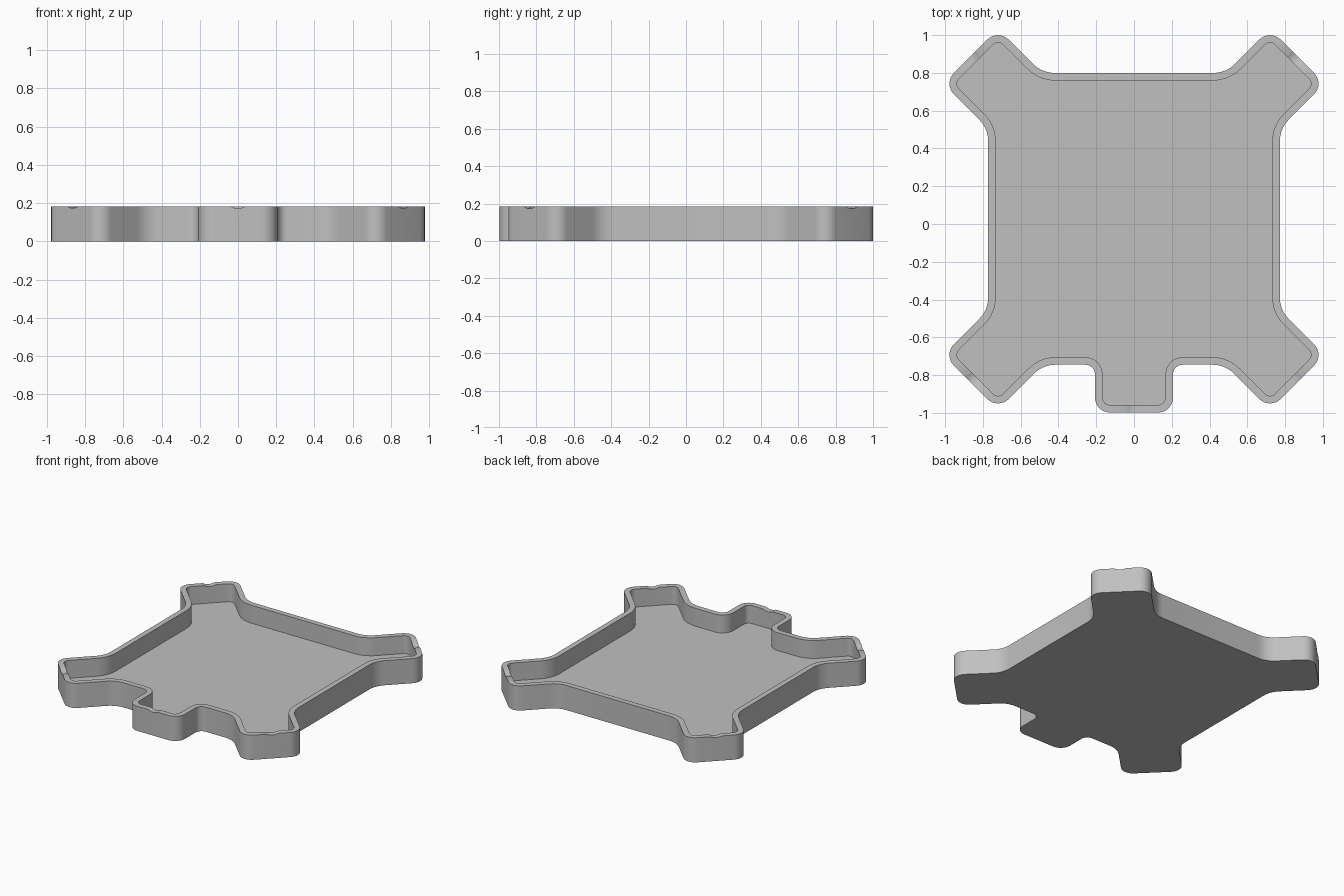
import bpy, bmesh, math
from mathutils import Vector, Matrix

if "Cube" in bpy.data.objects:
    bpy.data.objects.remove(bpy.data.objects["Cube"])

HEIGHT, FLOOR, WALL = 0.183, 0.05, 0.04
SEGMENTS = 8

# Right half of the outline, front to back: x, y, corner radius
half = [(0.207, -0.998, 0.08), (0.207, -0.745, 0.05), (0.482, -0.745, 0.16),
        (0.72, -0.983, 0.08), (1.01, -0.693, 0.08), (0.772, -0.455, 0.16),
        (0.772, 0.505, 0.16), (1.01, 0.743, 0.08), (0.72, 1.033, 0.08),
        (0.487, 0.80, 0.16)]
corners = half + [(-x, y, r) for x, y, r in reversed(half)]


def left(d):
    return Vector((-d.y, d.x))


def rounded_outline(inset):
    """Outline moved inwards by inset, with every corner filleted."""
    out, n = [], len(corners)
    for i, (x, y, r) in enumerate(corners):
        p = Vector((x, y))
        d1 = (p - Vector(corners[i - 1][:2])).normalized()
        d2 = (Vector(corners[(i + 1) % n][:2]) - p).normalized()
        turn = math.atan2(d1.x * d2.y - d1.y * d2.x, d1.dot(d2))
        side = 1 if turn > 0 else -1
        bisector = left(d1) + left(d2)
        p = p + bisector * (2 * inset / bisector.length_squared)
        r = r - side * inset
        start = p - d1 * r * math.tan(abs(turn) / 2)
        normal = left(d1) * side
        center = start + normal * r
        for k in range(SEGMENTS + 1):
            out.append(center - Matrix.Rotation(turn * k / SEGMENTS, 2) @ normal * r)
    return out


def finish(name, bm):
    bmesh.ops.recalc_face_normals(bm, faces=bm.faces)
    mesh = bpy.data.meshes.new(name)
    bm.to_mesh(mesh)
    bm.free()
    ob = bpy.data.objects.new(name, mesh)
    bpy.context.collection.objects.link(ob)
    return ob


# Tray: bottom, outer wall, rim, inner wall and floor
bm = bmesh.new()
outer, inner = rounded_outline(0), rounded_outline(WALL)
rings = [[bm.verts.new((p.x, p.y, z)) for p in pts]
         for pts, z in ((outer, 0), (outer, HEIGHT), (inner, HEIGHT), (inner, FLOOR))]
for a, b in zip(rings, rings[1:]):
    for i in range(len(a)):
        bm.faces.new((a[i - 1], a[i], b[i], b[i - 1]))
bm.faces.new(rings[0])
bm.faces.new(rings[-1])
tray = finish("tray", bm)

# Shallow round notches across the rim of each arm end and the front tab
R, DEPTH = 0.085, 0.01
bm = bmesh.new()
notches = [(0, -0.978, 0)]
for sx in (-1, 1):
    notches += [(sx * 0.851, 0.874, -sx * math.pi / 4), (sx * 0.851, -0.824, sx * math.pi / 4)]
for x, y, angle in notches:
    m = (Matrix.Translation((x, y, HEIGHT - DEPTH + R)) @ Matrix.Rotation(angle, 4, 'Z')
         @ Matrix.Rotation(math.pi / 2, 4, 'X'))
    bmesh.ops.create_cone(bm, cap_ends=True, segments=48, radius1=R, radius2=R,
                          depth=0.14, matrix=m)
cutter = finish("notch_cutter", bm)
cutter.hide_render = True

# Cut the notches, then remove the cutter
bpy.context.view_layer.objects.active = tray
tray.select_set(True)
cut = tray.modifiers.new("notches", 'BOOLEAN')
cut.operation, cut.solver, cut.object = 'DIFFERENCE', 'EXACT', cutter
bpy.ops.object.modifier_apply(modifier=cut.name)
bpy.data.objects.remove(cutter)

# Plain grey
grey = bpy.data.materials.new("grey")
grey.diffuse_color = (0.53, 0.53, 0.53, 1)
grey.use_nodes = True
grey.node_tree.nodes["Principled BSDF"].inputs["Base Color"].default_value = grey.diffuse_color
tray.data.materials.clear()
tray.data.materials.append(grey)
bpy.ops.object.shade_smooth_by_angle(angle=math.radians(30))
